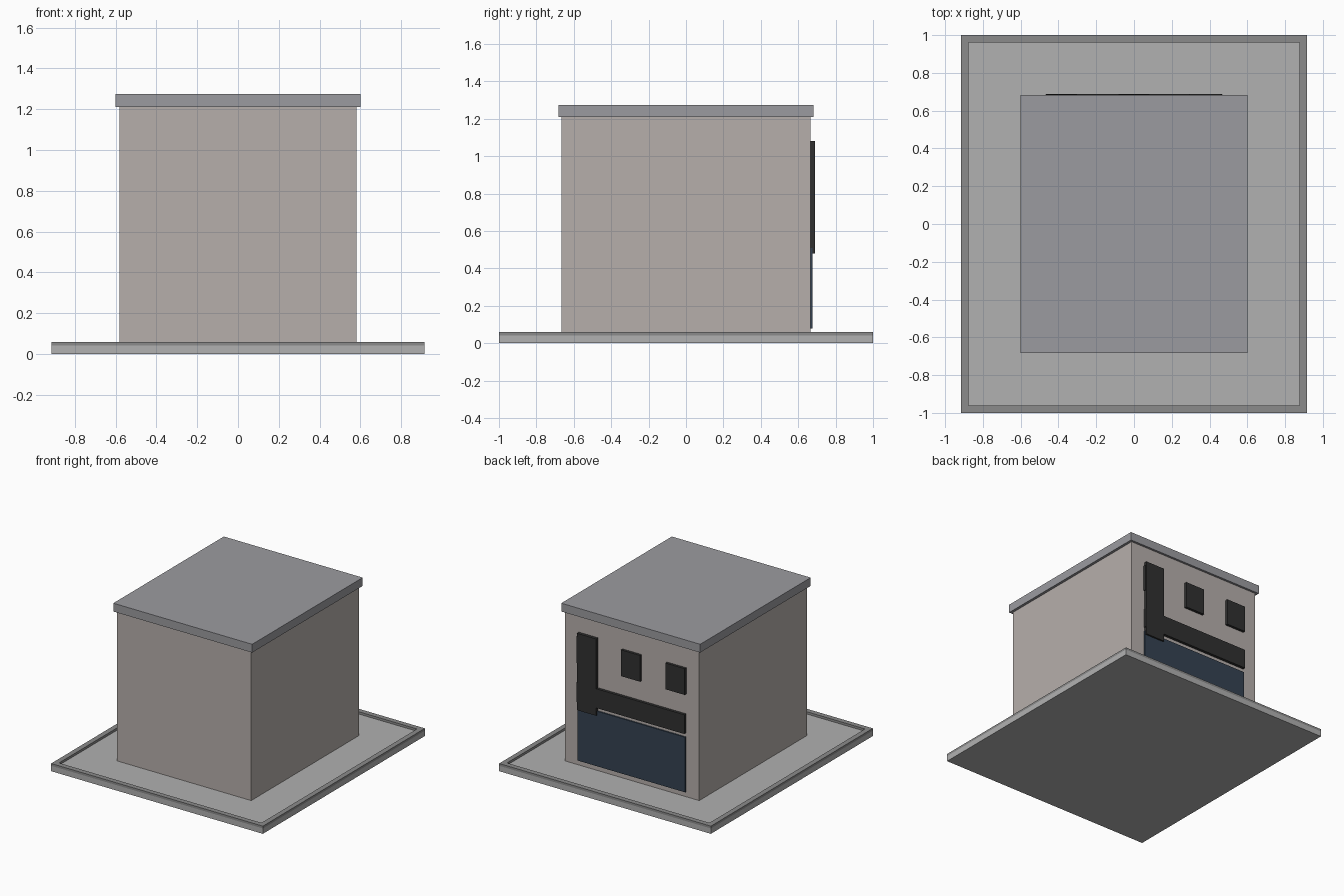
import bpy, bmesh

if "Cube" in bpy.data.objects:
    bpy.data.objects.remove(bpy.data.objects["Cube"])


def material(name, rgb):
    m = bpy.data.materials.new(name)
    m.diffuse_color = (*rgb, 1.0)
    m.use_nodes = True
    m.node_tree.nodes["Principled BSDF"].inputs["Base Color"].default_value = m.diffuse_color
    return m


PAVING = material("paving", (0.44, 0.44, 0.44))
KERB = material("kerb_stone", (0.26, 0.26, 0.26))
WALL = material("wall_render", (0.47, 0.43, 0.41))
ROOF = material("roof_slate", (0.33, 0.33, 0.35))
DARK = material("dark_panel", (0.03, 0.03, 0.03))
GLASS = material("shop_glass", (0.035, 0.055, 0.085))


def finish(name, bm, mat):
    mesh = bpy.data.meshes.new(name)
    bm.to_mesh(mesh)
    bm.free()
    ob = bpy.data.objects.new(name, mesh)
    mesh.materials.append(mat)
    bpy.context.collection.objects.link(ob)
    return ob


def box(name, x, y, z, mat):
    """Box spanning the (min, max) ranges x, y and z."""
    bm = bmesh.new()
    bmesh.ops.create_cube(bm, size=1)
    for v in bm.verts:
        v.co = [r[0] if c < 0 else r[1] for c, r in zip(v.co, (x, y, z))]
    return finish(name, bm, mat)


def frame(name, hx, hy, width, z, mat):
    """Rectangular ring with mitred corners."""
    bm = bmesh.new()
    signs = [(-1, -1), (1, -1), (1, 1), (-1, 1)]
    rings = [[bm.verts.new((sx * (hx - w), sy * (hy - w), h)) for sx, sy in signs]
             for w, h in ((0, z[0]), (0, z[1]), (width, z[1]), (width, z[0]))]
    for k in range(4):
        a, b = rings[k], rings[(k + 1) % 4]
        for i in range(4):
            j = (i + 1) % 4
            bm.faces.new((a[i], a[j], b[j], b[i]))
    bmesh.ops.recalc_face_normals(bm, faces=bm.faces)
    return finish(name, bm, mat)


# Plot with raised kerb
box("ground_slab", (-0.915, 0.915), (-1, 1), (0, 0.042), PAVING)
frame("kerb", 0.915, 1.0, 0.04, (0.042, 0.06), KERB)

# Building body and overhanging roof
box("walls", (-0.58, 0.58), (-0.665, 0.665), (0.042, 1.21), WALL)
box("roof_cap", (-0.6, 0.6), (-0.682, 0.682), (1.21, 1.275), ROOF)

# Shop front on the back wall
WALL_Y = 0.66
box("shop_window", (-0.466, 0.466), (WALL_Y, 0.676), (0.08, 0.51), GLASS)
box("fascia_band", (-0.466, 0.466), (WALL_Y, 0.687), (0.54, 0.69), DARK)
box("vertical_panel", (0.295, 0.46), (WALL_Y, 0.689), (0.48, 1.08), DARK)

# Row of upper windows
for i in range(3):
    cx = (i - 1) * 0.385
    box(f"upper_window_{i + 1}", (cx - 0.083, cx + 0.083), (WALL_Y, 0.685),
        (0.845, 1.05), DARK)
